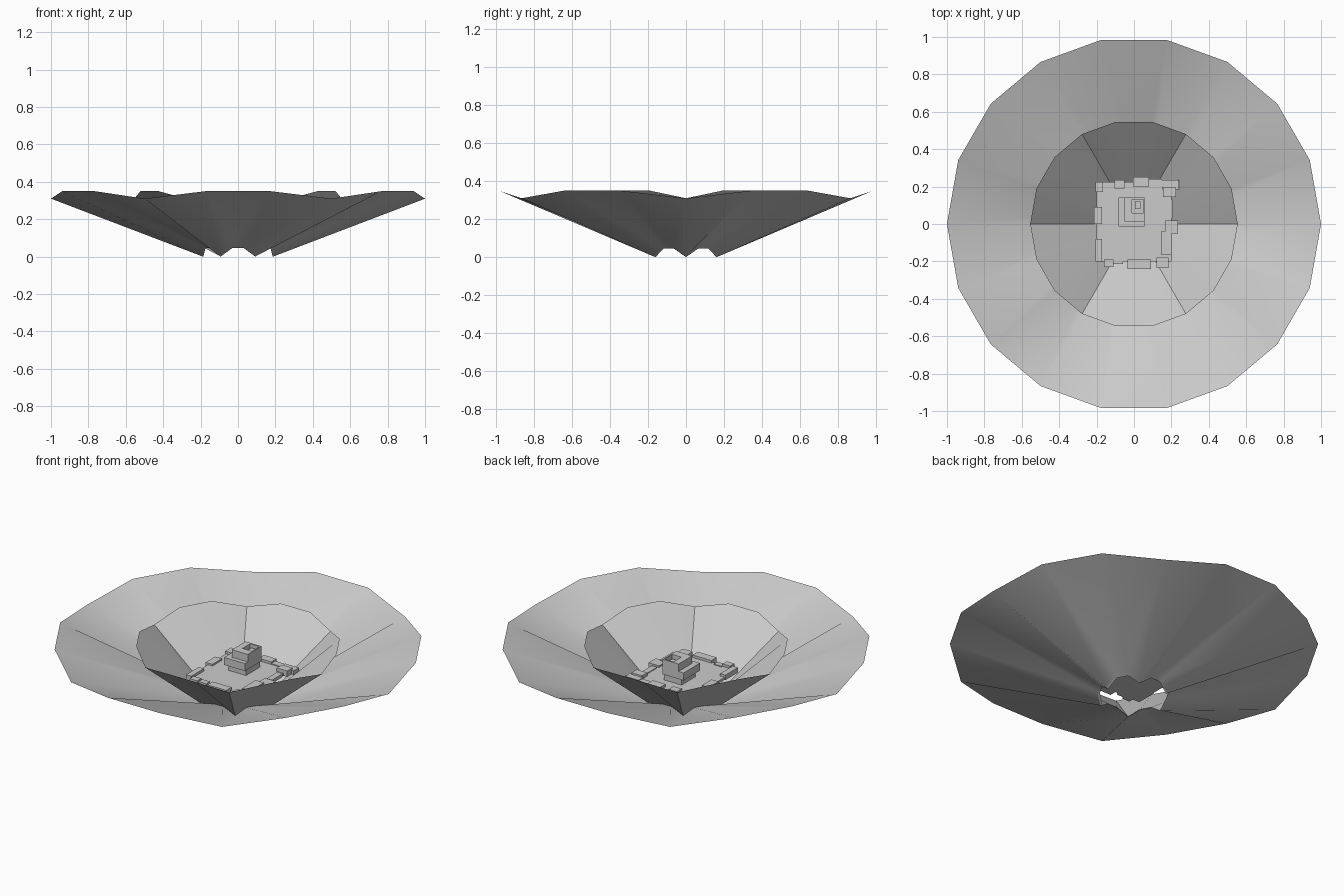
import bpy, bmesh, math

SIDES = 18


def box(bm, x0, x1, y0, y1, z0, z1):
    vs = [bm.verts.new((x, y, z)) for z in (z0, z1)
          for x, y in ((x0, y0), (x1, y0), (x1, y1), (x0, y1))]
    for f in ((3, 2, 1, 0), (4, 5, 6, 7), (0, 1, 5, 4),
              (1, 2, 6, 5), (2, 3, 7, 6), (3, 0, 4, 7)):
        bm.faces.new([vs[i] for i in f])


def finish(bm, name):
    me = bpy.data.meshes.new(name)
    bm.to_mesh(me)
    bm.free()
    ob = bpy.data.objects.new(name, me)
    bpy.context.collection.objects.link(ob)
    return ob


def boxes(name, items):
    bm = bmesh.new()
    for b in items:
        box(bm, *b)
    return finish(bm, name)


# Double dish: inner funnel, narrow bottom lip, wide outer funnel.
# Every third spoke sits lower than the others.
bm = bmesh.new()
rings = []
for r, low, high in ((0.555, 0.31, 0.35), (0.185, 0.0, 0.045),
                     (0.2, 0.005, 0.05), (1.0, 0.31, 0.35)):
    ring = []
    for i in range(SIDES):
        a = 2 * math.pi * i / SIDES
        ring.append(bm.verts.new((r * math.cos(a), r * math.sin(a),
                                  low if i % 3 == 0 else high)))
    rings.append(ring)
for a, b in zip(rings, rings[1:]):
    for i in range(SIDES):
        j = (i + 1) % SIDES
        bm.faces.new((a[i], a[j], b[j], b[i]))
dish = finish(bm, "double_dish")
bpy.context.view_layer.objects.active = dish
dish.select_set(True)
bpy.ops.object.shade_smooth_by_angle(angle=math.radians(30))

# Square floor plate inside the funnel
boxes("floor_plate", [(-0.2, 0.2, -0.2, 0.225, 0.15, 0.165)])

# Irregular low blocks around the plate edge: x0, x1, y0, y1, top
edge = [(-0.205, -0.165, 0.17, 0.225, 0.18), (-0.105, -0.05, 0.19, 0.235, 0.175),
        (-0.005, 0.08, 0.2, 0.25, 0.18), (0.08, 0.15, 0.2, 0.24, 0.17),
        (0.15, 0.24, 0.185, 0.235, 0.175), (0.155, 0.225, 0.145, 0.195, 0.185),
        (0.17, 0.205, 0.03, 0.13, 0.17), (0.165, 0.235, -0.05, 0.02, 0.175),
        (0.145, 0.2, -0.165, -0.04, 0.18), (0.12, 0.185, -0.235, -0.18, 0.175),
        (-0.035, 0.09, -0.24, -0.19, 0.18), (-0.11, -0.06, -0.215, -0.18, 0.17),
        (-0.16, -0.11, -0.23, -0.19, 0.18), (-0.215, -0.17, 0.0, 0.09, 0.175),
        (-0.205, -0.17, -0.2, -0.08, 0.18)]
boxes("edge_blocks", [(x0, x1, y0, y1, 0.15, t) for x0, x1, y0, y1, t in edge])

# Stepped tower: narrow foot, overhanging slab
boxes("tower_foot", [(-0.065, 0.05, 0.005, 0.135, 0.16, 0.21)])
boxes("tower_slab", [(-0.083, 0.056, -0.013, 0.142, 0.2, 0.245)])

# Upper block: solid base with walls around a square roof pit
boxes("tower_top", [(-0.05, 0.056, 0.013, 0.142, 0.24, 0.262),
                    (-0.05, -0.012, 0.013, 0.142, 0.262, 0.29),
                    (0.05, 0.056, 0.013, 0.142, 0.262, 0.29),
                    (-0.012, 0.05, 0.013, 0.06, 0.262, 0.29),
                    (-0.012, 0.05, 0.132, 0.142, 0.262, 0.29)])
boxes("roof_hatch", [(0.005, 0.035, 0.08, 0.12, 0.262, 0.275)])
